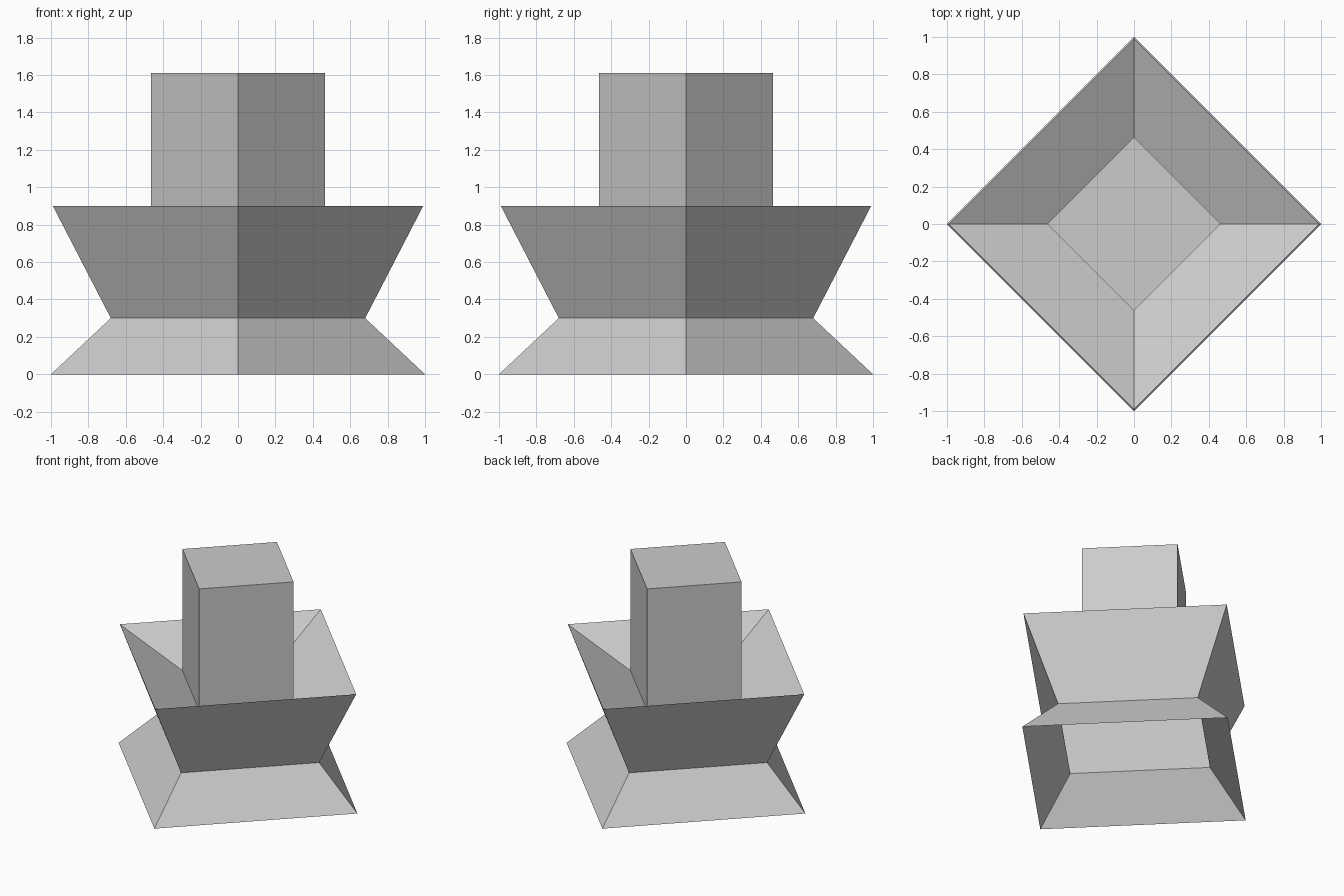
import bpy
import bmesh
from math import cos, sin, pi

cube = bpy.data.objects.get("Cube")
if cube:
    bpy.data.objects.remove(cube, do_unlink=True)

# One plain grey material
GREY = (0.6, 0.6, 0.6, 1.0)
grey = bpy.data.materials.new("plain grey")
grey.use_nodes = True
grey.diffuse_color = GREY
grey.node_tree.nodes["Principled BSDF"].inputs["Base Color"].default_value = GREY

SIDES = 4


def shell(name, profile, cap_top=False):
    """Sweep a (radius, height) profile round a square with corners on the axes."""
    bm = bmesh.new()
    rings = []
    for radius, height in profile:
        angles = [2 * pi * i / SIDES for i in range(SIDES)]
        rings.append([bm.verts.new((radius * cos(a), radius * sin(a), height)) for a in angles])
    for low, high in zip(rings, rings[1:]):
        for i in range(SIDES):
            j = (i + 1) % SIDES
            bm.faces.new((low[i], low[j], high[j], high[i]))
    if cap_top:
        bm.faces.new(rings[-1])
    mesh = bpy.data.meshes.new(name)
    bm.to_mesh(mesh)
    bm.free()
    mesh.materials.append(grey)
    obj = bpy.data.objects.new(name, mesh)
    bpy.context.collection.objects.link(obj)
    return obj


# Heights and corner radii shared by neighbouring parts
foot = (1.0, 0.0)
waist = (0.68, 0.3)
rim = (0.99, 0.9)
neck = (0.465, 0.69)
top = (0.465, 1.61)

# Hollow skirt, open underneath
shell("base_skirt", [foot, waist])
# Wall flaring out to the rim
shell("flared_wall", [waist, rim])
# Deck sloping down from the rim to the column
shell("sunken_deck", [rim, neck])
# Square column with a flat top
shell("column", [neck, top], cap_top=True)
